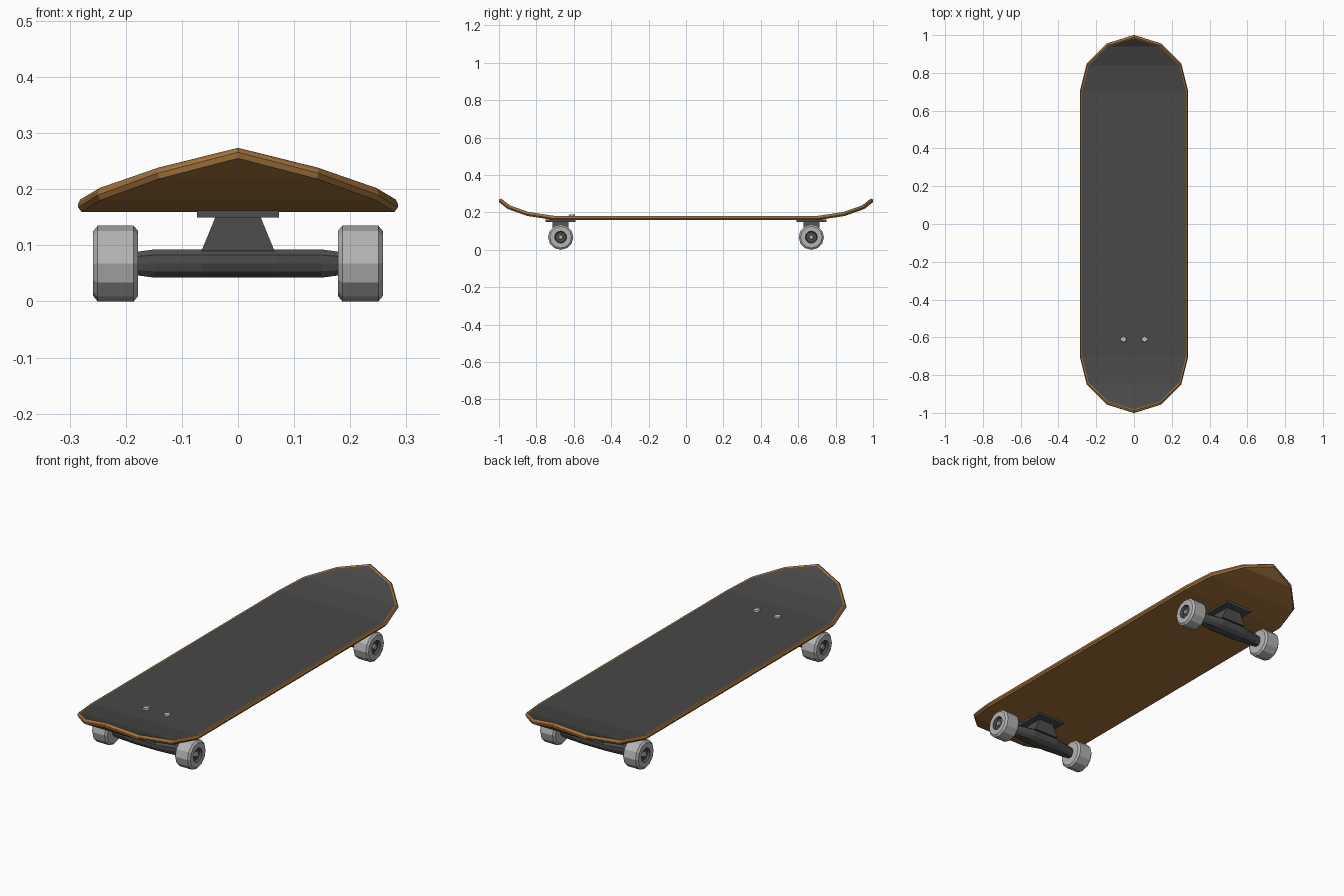
import bpy, bmesh, math
from mathutils import Matrix, Vector

if "Cube" in bpy.data.objects:
    bpy.data.objects.remove(bpy.data.objects["Cube"])


def material(name, col):
    m = bpy.data.materials.new(name)
    m.diffuse_color = (*col, 1)
    m.use_nodes = True
    m.node_tree.nodes["Principled BSDF"].inputs["Base Color"].default_value = m.diffuse_color
    return m


WOOD = material("wood", (0.36, 0.17, 0.045))
GRIP = material("grip_black", (0.065, 0.065, 0.065))
METAL = material("dark_metal", (0.075, 0.075, 0.075))
WHEEL = material("wheel_grey", (0.46, 0.46, 0.46))
STEEL = material("bolt_steel", (0.5, 0.5, 0.5))


def finish(bm, name, mats):
    bmesh.ops.recalc_face_normals(bm, faces=bm.faces)
    me = bpy.data.meshes.new(name)
    bm.to_mesh(me)
    bm.free()
    for m in mats:
        me.materials.append(m)
    ob = bpy.data.objects.new(name, me)
    bpy.context.collection.objects.link(ob)
    return ob


def loft(name, rings, mats, caps=True, rule=None):
    """Skin closed rings of points; rule(segment) gives a material index."""
    bm = bmesh.new()
    vs = [[bm.verts.new(p) for p in r] for r in rings]
    n = len(vs[0])
    for s, (a, b) in enumerate(zip(vs, vs[1:])):
        for i in range(n):
            j = (i + 1) % n
            f = bm.faces.new((a[i], a[j], b[j], b[i]))
            f.material_index = rule(s) if rule else 0
    if caps:
        bm.faces.new(vs[0])
        f = bm.faces.new(vs[-1])
        f.material_index = rule(len(rings) - 1) if rule else 0
    return finish(bm, name, mats)


def lathe_x(name, profile, sides, y, z, mats, rule=None):
    """Revolve (x, radius) points about an axis along x."""
    rings = [[(x, y + r * math.cos(k * math.tau / sides), z + r * math.sin(k * math.tau / sides))
              for k in range(sides)] for x, r in profile]
    return loft(name, rings, mats, True, rule)


# Deck: outline stations (half width, y, bottom z, slope)
half = [(0.285, 0.71, 0.160, 0.08), (0.250, 0.852, 0.182, 0.27),
        (0.143, 0.96, 0.222, 0.58), (0.0, 1.006, 0.260, 0.82)]
T = 0.022


def deck_ring(inset, h):
    right = []
    for sy, seq in ((-1, half[::-1]), (1, half)):
        for w, y, z, s in seq:
            n = Vector((0, -s * sy, 1)).normalized()
            p = Vector((w * (1 - inset / 0.285), sy * (y - inset * y * y), z - inset * s * y))
            right.append(p + n * h)
    left = [Vector((-p.x, p.y, p.z)) for p in right[1:-1]][::-1]
    return right + left


bm = bmesh.new()
loops = [[bm.verts.new(p) for p in deck_ring(i, h)]
         for i, h in ((0.006, 0), (0, T * 0.35), (0, T * 0.65), (0.004, T), (0.010, T))]
N = len(loops[0])
for a, b in zip(loops, loops[1:]):
    for i in range(N):
        j = (i + 1) % N
        bm.faces.new((a[i], a[j], b[j], b[i]))
for loop, mi in ((loops[0], 0), (loops[-1], 1)):
    for i in range(7):
        corners = []
        for v in (loop[i], loop[i + 1], loop[(N - i - 1) % N], loop[(N - i) % N]):
            if v not in corners:
                corners.append(v)
        bm.faces.new(corners).material_index = mi
finish(bm, "deck", [WOOD, GRIP])

# Bolt heads on the front end of the deck
for x in (-0.055, 0.055):
    bm = bmesh.new()
    bmesh.ops.create_cone(bm, cap_ends=True, segments=6, radius1=0.018, radius2=0.015, depth=0.008,
                          matrix=Matrix.Translation((x, -0.61, T + 0.162)))
    finish(bm, "deck_bolt", [STEEL])

# Trucks and wheels
AX = 0.0675
for end, y in (("front", -0.67), ("back", 0.67)):
    # Base plate
    bm = bmesh.new()
    bmesh.ops.create_cube(bm, size=1, matrix=Matrix.Translation((0, y, 0.156))
                          @ Matrix.Diagonal((0.146, 0.16, 0.012, 1)))
    finish(bm, end + "_base_plate", [METAL])

    # Tapered pillar
    rings = [[(sx * w, y + sy * d, z) for sx, sy in ((-1, -1), (1, -1), (1, 1), (-1, 1))]
             for w, d, z in ((0.065, 0.043, 0.09), (0.04, 0.043, 0.151))]
    loft(end + "_pillar", rings, [METAL])

    # Hanger: octagonal body thinning to the axle
    rings = []
    for x, d, h in ((-0.18, 0.02, 0.021), (-0.15, 0.025, 0.025), (-0.065, 0.043, 0.025),
                    (0.065, 0.043, 0.025), (0.15, 0.025, 0.025), (0.18, 0.02, 0.021)):
        rings.append([(x, y + a * d, AX + b * h) for a, b in
                      ((1, 0), (1, 0.6), (0.7, 1), (-0.7, 1), (-1, 0.6), (-1, 0),
                       (-0.85, -0.55), (-0.45, -1), (0.45, -1), (0.85, -0.55))])
    loft(end + "_hanger", rings, [METAL])

    # Wheels with recessed dark hub and axle nut
    for side, s in (("left", -1), ("right", 1)):
        prof = [(0.178, 0.058), (0.186, 0.0675), (0.25, 0.0675), (0.258, 0.058),
                (0.258, 0.033), (0.246, 0.028)]
        lathe_x(f"{end}_{side}_wheel", [(s * x, r) for x, r in prof], 12, y, AX,
                [WHEEL, METAL], lambda k: 1 if k >= 4 else 0)
        lathe_x(f"{end}_{side}_axle_nut", [(s * 0.24, 0.014), (s * 0.253, 0.014), (s * 0.256, 0.010)],
                6, y, AX, [STEEL])
